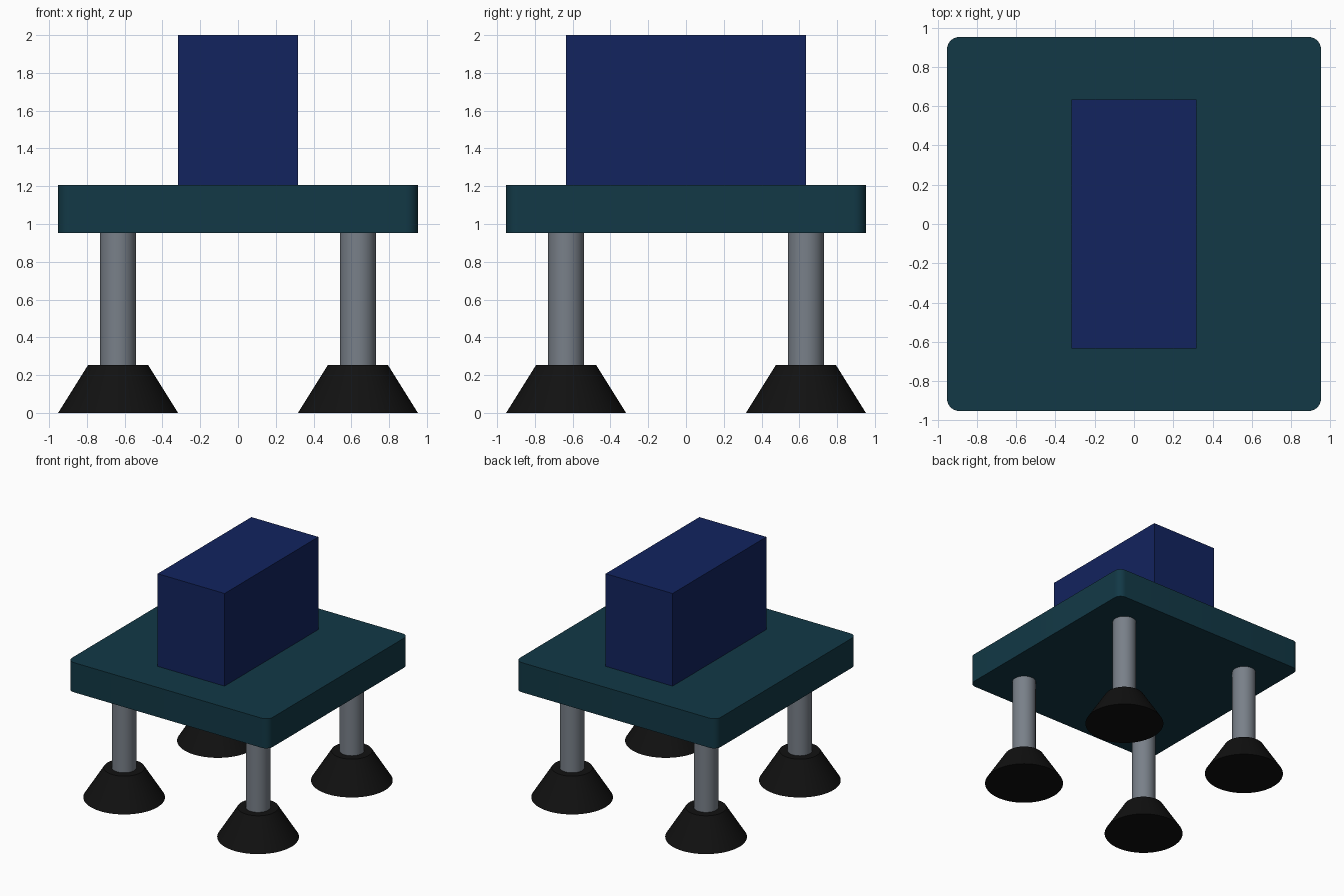
import bpy, bmesh, math

if "Cube" in bpy.data.objects:
    bpy.data.objects.remove(bpy.data.objects["Cube"])

U = 2 / 6.3  # design unit: the model is 6.3 units tall


def material(name, rgb):
    mat = bpy.data.materials.new(name)
    mat.diffuse_color = (*rgb, 1)
    mat.use_nodes = True
    mat.node_tree.nodes["Principled BSDF"].inputs["Base Color"].default_value = mat.diffuse_color
    return mat


TEAL = material("teal", (0.006, 0.040, 0.061))
NAVY = material("navy", (0.006, 0.017, 0.114))
STEEL = material("steel", (0.19, 0.216, 0.25))
RUBBER = material("rubber", (0.0056, 0.0056, 0.0056))


def box(name, size, z0, mat, corner=0):
    """Box standing on z0, with optional rounded vertical edges."""
    bm = bmesh.new()
    bmesh.ops.create_cube(bm, size=1)
    bmesh.ops.scale(bm, vec=size, verts=bm.verts)
    bmesh.ops.translate(bm, vec=(0, 0, z0 + size[2] / 2), verts=bm.verts)
    if corner:
        upright = [e for e in bm.edges
                   if abs(e.verts[0].co.z - e.verts[1].co.z) > 1e-4]
        bmesh.ops.bevel(bm, geom=upright, offset=corner, segments=8,
                        profile=0.5, affect='EDGES')
    mesh = bpy.data.meshes.new(name)
    bm.to_mesh(mesh)
    bm.free()
    obj = bpy.data.objects.new(name, mesh)
    bpy.context.collection.objects.link(obj)
    finish(obj, mat)


def cone(name, x, y, r_bottom, r_top, z0, z1, mat):
    bpy.ops.mesh.primitive_cone_add(vertices=64, radius1=r_bottom, radius2=r_top,
                                    depth=z1 - z0, location=(x, y, (z0 + z1) / 2))
    obj = bpy.context.object
    obj.name = name
    finish(obj, mat)


def finish(obj, mat):
    obj.data.materials.append(mat)
    bpy.ops.object.select_all(action='DESELECT')
    obj.select_set(True)
    bpy.context.view_layer.objects.active = obj
    bpy.ops.object.shade_smooth_by_angle(angle=math.radians(30))


# Platform with rounded corners and the block on top of it
box("platform", (6 * U, 6 * U, 0.8 * U), 3 * U, TEAL, corner=0.2 * U)
box("top_block", (2 * U, 4 * U, 2.5 * U), 3.8 * U, NAVY)

# Four posts on tapered feet
for sx, side in ((-1, "left"), (1, "right")):
    for sy, end in ((-1, "front"), (1, "back")):
        x, y = sx * 2 * U, sy * 2 * U
        cone(f"{end}_{side}_foot", x, y, U, 0.5 * U, 0, 0.8 * U, RUBBER)
        cone(f"{end}_{side}_leg", x, y, 0.3 * U, 0.3 * U, 0.8 * U, 3 * U, STEEL)
